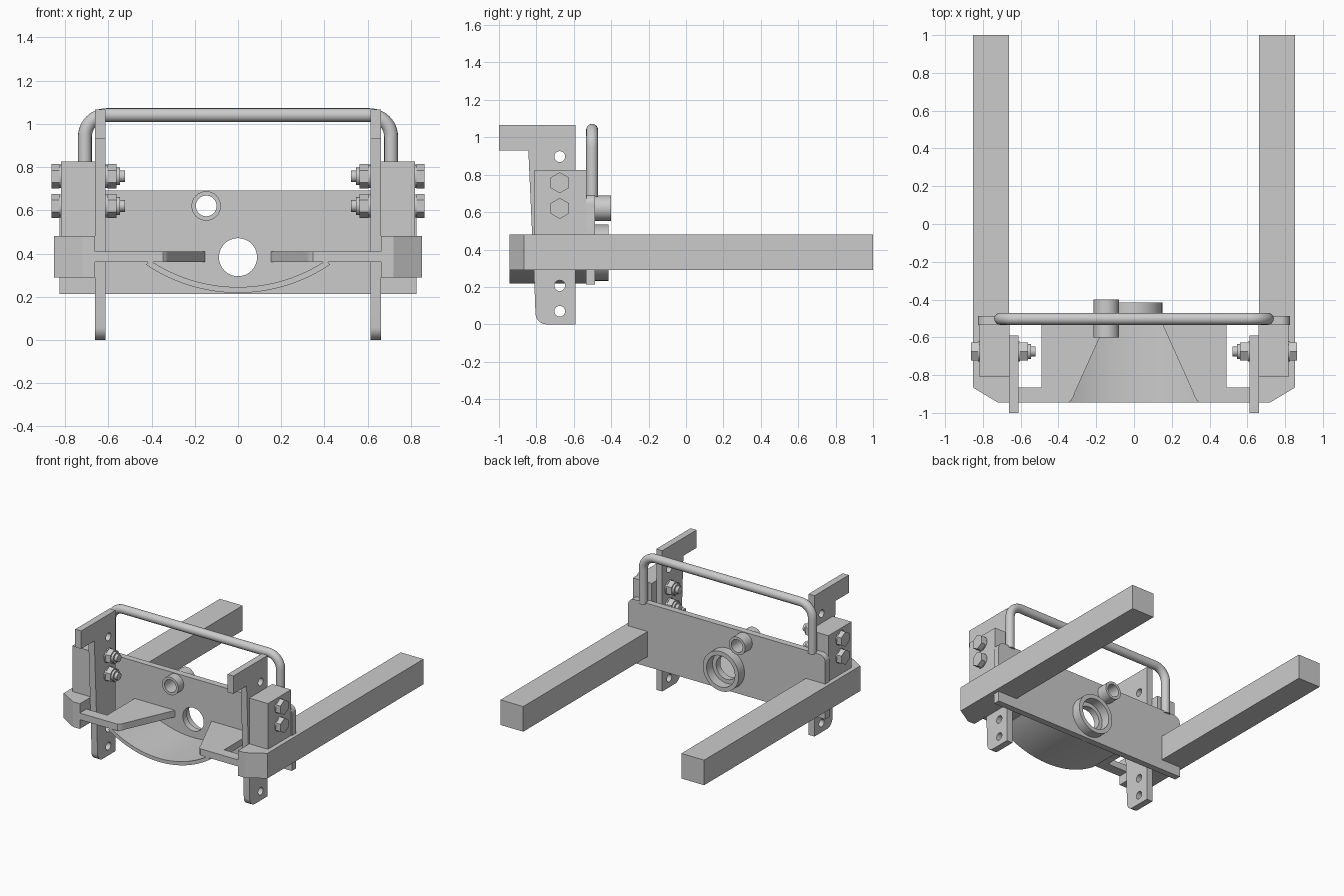
import bpy, bmesh, math
from mathutils import Matrix

if "Cube" in bpy.data.objects:
    bpy.data.objects.remove(bpy.data.objects["Cube"])

# Local (u, v, w) axes of a profile: front = (x, z), side = (y, z), top = (x, y)
AXES = {
    "front": Matrix(((1, 0, 0, 0), (0, 0, -1, 0), (0, 1, 0, 0), (0, 0, 0, 1))),
    "side": Matrix(((0, 0, 1, 0), (1, 0, 0, 0), (0, 1, 0, 0), (0, 0, 0, 1))),
    "top": Matrix.Identity(4),
}


def circle(u, v, r, n=32, start=0.0):
    return [(u + r * math.cos(start + 2 * math.pi * i / n),
             v + r * math.sin(start + 2 * math.pi * i / n)) for i in range(n)]


def arc(u, v, r, a0, a1, n=8):
    angles = [math.radians(a0 + (a1 - a0) * i / n) for i in range(n + 1)]
    return [(u + r * math.cos(a), v + r * math.sin(a)) for a in angles]


def rect(u0, u1, v0, v1):
    return [(u0, v0), (u1, v0), (u1, v1), (u0, v1)]


def from_curve(name, curve, matrix, mirrored):
    """Turn a curve into a clean mesh object, optionally mirrored across x."""
    temp = bpy.data.objects.new(name, curve)
    mesh = bpy.data.meshes.new_from_object(temp)
    bpy.data.objects.remove(temp)
    mesh.name = name
    bm = bmesh.new()
    bm.from_mesh(mesh)
    bmesh.ops.remove_doubles(bm, verts=bm.verts, dist=1e-5)
    bmesh.ops.transform(bm, matrix=matrix, verts=bm.verts)
    bmesh.ops.recalc_face_normals(bm, faces=bm.faces)
    for f in bm.faces:
        f.smooth = True
    bm.to_mesh(mesh)
    bm.free()
    mesh.set_sharp_from_angle(angle=math.radians(30))
    ob = bpy.data.objects.new(name, mesh)
    bpy.context.collection.objects.link(ob)
    if mirrored:
        ob.modifiers.new("Mirror", "MIRROR").use_mirror_merge = False
    return ob


def add_spline(curve, points, cyclic):
    s = curve.splines.new("POLY")
    s.points.add(len(points) - 1)
    for p, (u, v) in zip(s.points, points):
        p.co = (u, v, 0, 1)
    s.use_cyclic_u = cyclic


def prism(name, view, lo, hi, outline, holes=(), mirrored=False):
    """Extrude a profile with holes from lo to hi along the view axis."""
    c = bpy.data.curves.new(name, "CURVE")
    c.dimensions = "2D"
    c.fill_mode = "BOTH"
    c.extrude = (hi - lo) / 2
    for loop in (outline, *holes):
        add_spline(c, loop, True)
    mid = (lo + hi) / 2
    offset = {"front": (0, mid, 0), "side": (mid, 0, 0), "top": (0, 0, mid)}[view]
    return from_curve(name, c, Matrix.Translation(offset) @ AXES[view], mirrored)


# Long side arms with chamfered front corners
prism("side_arm", "top", 0.29, 0.48,
      [(0.662, -0.945), (0.72, -0.945), (0.852, -0.866), (0.852, 1), (0.662, 1)],
      mirrored=True)

# Back plate with rounded upper corners and centre hole
back = ([(-0.825, 0.213), (0.825, 0.213)] + arc(0.775, 0.642, 0.05, 0, 90)
        + arc(-0.775, 0.642, 0.05, 90, 180))
prism("back_plate", "front", -0.535, -0.486, back,
      [circle(0, 0.383, 0.088, 48), circle(-0.147, 0.62, 0.048)])

# Socket ring behind the hole and small through tube
prism("socket_ring", "front", -0.487, -0.415, circle(0, 0.383, 0.15, 48),
      [circle(0, 0.383, 0.118, 48)])
prism("pin_tube", "front", -0.6, -0.4, circle(-0.147, 0.62, 0.068),
      [circle(-0.147, 0.62, 0.048)])

# Horizontal funnel plates guiding towards the hole
prism("funnel_plate", "top", 0.36, 0.41,
      [(0.67, -0.945), (0.67, -0.865), (0.49, -0.865), (0.49, -0.53), (0.15, -0.53),
       (0.312, -0.89), (0.322, -0.917), (0.333, -0.935), (0.347, -0.945)],
      mirrored=True)

# Curved trough under the funnel plates
prism("guide_trough", "front", -0.945, -0.53,
      arc(0, 0.978, 0.76, 236, 304, 32) + arc(0, 0.978, 0.733, 304, 236, 32))

# Upright hooked brackets with adjustment holes
bracket = ([(-1, 1.065), (-1, 0.93), (-0.843, 0.93), (-0.81, 0.2)]
           + arc(-0.745, 0.06, 0.06, 180, 270) + [(-0.59, 0), (-0.59, 1.065)])
prism("hook_bracket", "side", 0.612, 0.662, bracket,
      [circle(-0.675, z, 0.029, 24) for z in (0.07, 0.207, 0.897)], mirrored=True)

# Spacer blocks standing on the arms
prism("spacer_block", "side", 0.66, 0.818, rect(-0.81, -0.533, 0.47, 0.826),
      mirrored=True)

# Bolts clamping brackets to the blocks: (part, x from, x to, radius, sides)
BOLT = [("washer", 0.818, 0.825, 0.054, 24), ("head", 0.825, 0.862, 0.056, 6),
        ("nut_washer", 0.603, 0.613, 0.054, 24), ("nut", 0.562, 0.604, 0.056, 6),
        ("nut_collar", 0.545, 0.563, 0.041, 24), ("shank", 0.522, 0.63, 0.027, 20)]
for label, z in (("upper", 0.757), ("lower", 0.62)):
    for part, lo, hi, r, n in BOLT:
        prism(f"{label}_bolt_{part}", "side", lo, hi,
              circle(-0.675, z, r, n, math.pi / 2), mirrored=True)

# Bent tube handle rising from the back plate
handle = bpy.data.curves.new("handle", "CURVE")
handle.dimensions = "3D"
handle.bevel_depth = 0.032
handle.bevel_resolution = 6
handle.use_fill_caps = True
add_spline(handle, [(0.708, 0.68)] + arc(0.608, 0.94, 0.1, 0, 90, 12)
           + arc(-0.608, 0.94, 0.1, 90, 180, 12) + [(-0.708, 0.68)], False)
from_curve("handle", handle, Matrix.Translation((0, -0.502, 0)) @ AXES["front"], False)
